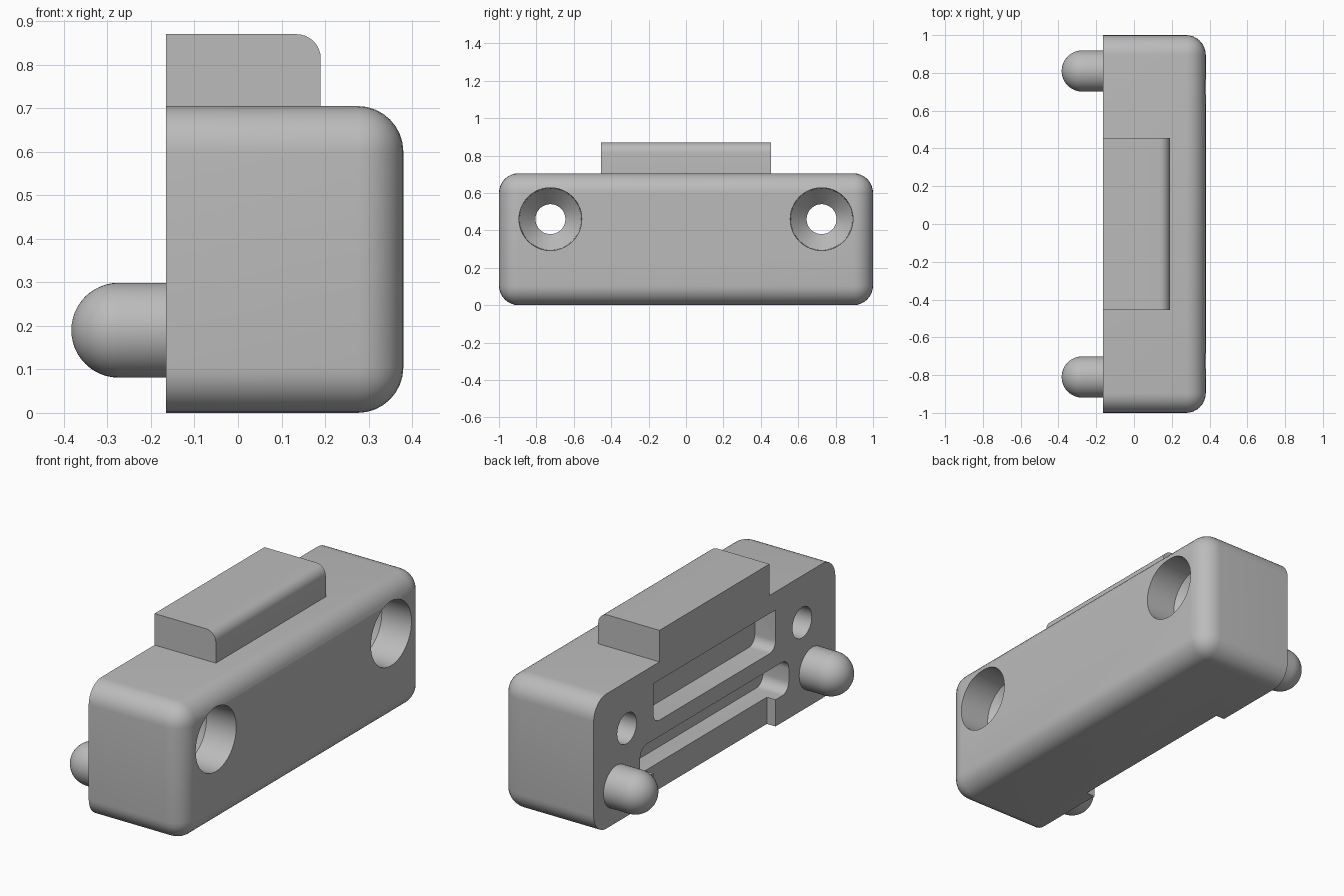
import bpy
import bmesh
from math import sin, cos, pi, radians
from mathutils import Vector

if "Cube" in bpy.data.objects:
    bpy.data.objects.remove(bpy.data.objects["Cube"], do_unlink=True)

grey = bpy.data.materials.new("plain grey")
grey.use_nodes = True
COLOUR = (0.5, 0.5, 0.5, 1)
grey.diffuse_color = COLOUR
grey.node_tree.nodes["Principled BSDF"].inputs["Base Color"].default_value = COLOUR

BACK = -0.165      # mounting face
FRONT = 0.38
TOP = 0.705


def finish(name, bm):
    bmesh.ops.recalc_face_normals(bm, faces=bm.faces[:])
    mesh = bpy.data.meshes.new(name)
    bm.to_mesh(mesh)
    bm.free()
    mesh.materials.append(grey)
    obj = bpy.data.objects.new(name, mesh)
    bpy.context.collection.objects.link(obj)
    return obj


def box(name, lo, hi, radius=0, rounded=None, segments=8):
    """Box between two corners; edges passing the rule get rounded."""
    bm = bmesh.new()
    bmesh.ops.create_cube(bm, size=1)
    lo, hi = Vector(lo), Vector(hi)
    for v in bm.verts:
        v.co = Vector([(lo[i] + hi[i]) / 2 + v.co[i] * (hi[i] - lo[i]) for i in range(3)])
    if rounded:
        edges = [e for e in bm.edges if rounded(e.verts[0].co, e.verts[1].co)]
        bmesh.ops.bevel(bm, geom=edges, offset=radius, segments=segments,
                        profile=0.5, affect='EDGES')
    return finish(name, bm)


def revolve(name, profile, y, z, steps=48):
    """Turn an (x, radius) profile around an axis parallel to x."""
    bm = bmesh.new()
    verts = [bm.verts.new((x, y + r, z)) for x, r in profile]
    edges = [bm.edges.new(pair) for pair in zip(verts, verts[1:])]
    bmesh.ops.spin(bm, geom=verts + edges, cent=(0, y, z), axis=(1, 0, 0),
                   angle=2 * pi, steps=steps)
    bmesh.ops.remove_doubles(bm, verts=bm.verts[:], dist=0.0005)
    return finish(name, bm)


def cut(target, cutter):
    mod = target.modifiers.new("cut", 'BOOLEAN')
    mod.operation = 'DIFFERENCE'
    mod.solver = 'EXACT'
    mod.object = cutter
    cutter.hide_render = True
    bpy.context.view_layer.objects.active = target
    bpy.ops.object.modifier_apply(modifier=mod.name)
    bpy.data.objects.remove(cutter, do_unlink=True)


# Body: every edge rounded except those around the mounting face
body = box("body", (BACK, -1, 0), (FRONT, 1, TOP), 0.105,
           lambda a, b: max(a.x, b.x) > 0)

# Countersunk screw holes
for side in (-1, 1):
    cut(body, revolve("screw_hole_cutter",
                      [(-0.3, 0), (-0.3, 0.08), (0.12, 0.08), (0.21, 0.165),
                       (0.5, 0.17), (0.5, 0)], side * 0.725, 0.46))

# Upper pocket with rounded lower corners, lower pocket, and its open notch
cut(body, box("upper_pocket_cutter", (-0.3, -0.505, 0.40), (BACK + 0.12, 0.505, 0.61), 0.05,
              lambda a, b: a.y == b.y and a.z == b.z and a.z < 0.5))
cut(body, box("lower_pocket_cutter", (-0.3, -0.615, 0.14), (BACK + 0.15, 0.615, 0.315), 0.055,
              lambda a, b: a.y == b.y and a.z == b.z))
cut(body, box("notch_cutter", (-0.3, -0.505, -0.1), (BACK + 0.05, 0.505, 0.2)))

# Top tab with a rounded front edge
tab = box("top_tab", (BACK, -0.455, TOP), (0.19, 0.455, 0.87), 0.055,
          lambda a, b: min(a.x, b.x) > 0 and min(a.z, b.z) > 0.8)

# Locating pins with domed ends
R = 0.109
dome = [(BACK - R - R * cos(i * pi / 24), R * sin(i * pi / 24)) for i in range(13)]
pins = [revolve(name, dome + [(BACK, R)], y, 0.19)
        for name, y in (("front_pin", -0.81), ("rear_pin", 0.81))]

# Smooth shading with crisp edges
for obj in [body, tab] + pins:
    bpy.ops.object.select_all(action='DESELECT')
    obj.select_set(True)
    bpy.context.view_layer.objects.active = obj
    bpy.ops.object.shade_smooth_by_angle(angle=radians(30))
